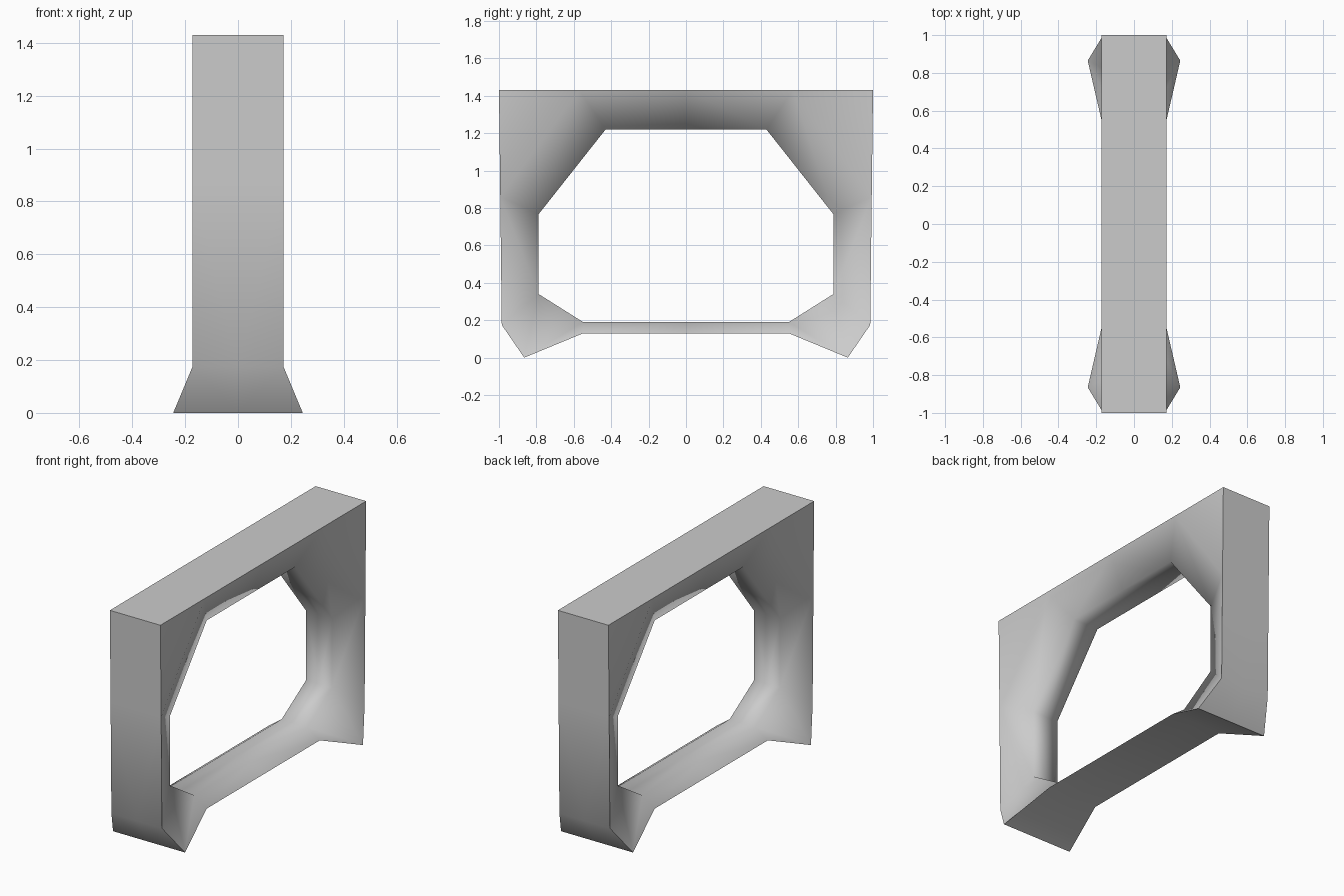
import bpy
import bmesh
import math

cube = bpy.data.objects.get("Cube")
if cube:
    bpy.data.objects.remove(cube, do_unlink=True)

# Single matte grey
grey = bpy.data.materials.new("light_grey")
grey.use_nodes = True
colour = (0.6, 0.6, 0.6, 1)
grey.diffuse_color = colour
grey.node_tree.nodes["Principled BSDF"].inputs["Base Color"].default_value = colour

HALF, INNER, FLARE = 0.172, 0.088, 0.245   # half widths: rim, opening, foot

# One quarter of the frame: outer and opening profiles, as (x, y, z)
outer = [(HALF, 0, 1.43), (HALF, 0.57, 1.43), (HALF, 1, 1.43), (HALF, 0.993, 0.86),
         (HALF, 0.985, 0.175), (FLARE, 0.865, 0), (HALF, 0.55, 0.13), (HALF, 0, 0.13)]
inner = [(INNER, 0, 1.22), (INNER, 0.43, 1.22), (INNER, 0.788, 0.767),
         (INNER, 0.788, 0.34), (INNER, 0.55, 0.19), (INNER, 0, 0.19)]

bm = bmesh.new()


def add_band(profile):
    """Strip from the side edge to the middle plane; returns the side vertices."""
    side = [bm.verts.new(p) for p in profile]
    mid = [bm.verts.new((0, p[1], p[2])) for p in profile]
    for i in range(len(profile) - 1):
        bm.faces.new((side[i], side[i + 1], mid[i + 1], mid[i]))
    return side


o = add_band(outer)
n = add_band(inner)

# Sides: top beam, flat corner, corner bevel, post, foot, bottom rail
for face in ((o[0], o[1], n[1], n[0]),
             (o[1], o[2], o[3]),
             (o[1], o[3], n[2], n[1]),
             (o[3], o[4], n[3], n[2]),
             (o[4], o[5], n[3]),
             (o[5], o[6], n[4], n[3]),
             (o[6], o[7], n[5], n[4])):
    bm.faces.new(face)

mesh = bpy.data.meshes.new("frame")
bm.to_mesh(mesh)
bm.free()
mesh.materials.append(grey)
frame = bpy.data.objects.new("frame", mesh)
bpy.context.collection.objects.link(frame)
bpy.ops.object.select_all(action='DESELECT')
frame.select_set(True)
bpy.context.view_layer.objects.active = frame

# Mirror the quarter across both middle planes
mirror = frame.modifiers.new("mirror", 'MIRROR')
mirror.use_axis = (True, True, False)
mirror.merge_threshold = 0.001
bpy.ops.object.modifier_apply(modifier=mirror.name)

# Consistent outward faces, then smooth shading with a sharp outer rim
bm = bmesh.new()
bm.from_mesh(mesh)
bmesh.ops.recalc_face_normals(bm, faces=bm.faces)
bm.to_mesh(mesh)
bm.free()
bpy.ops.object.shade_smooth_by_angle(angle=math.radians(75))
